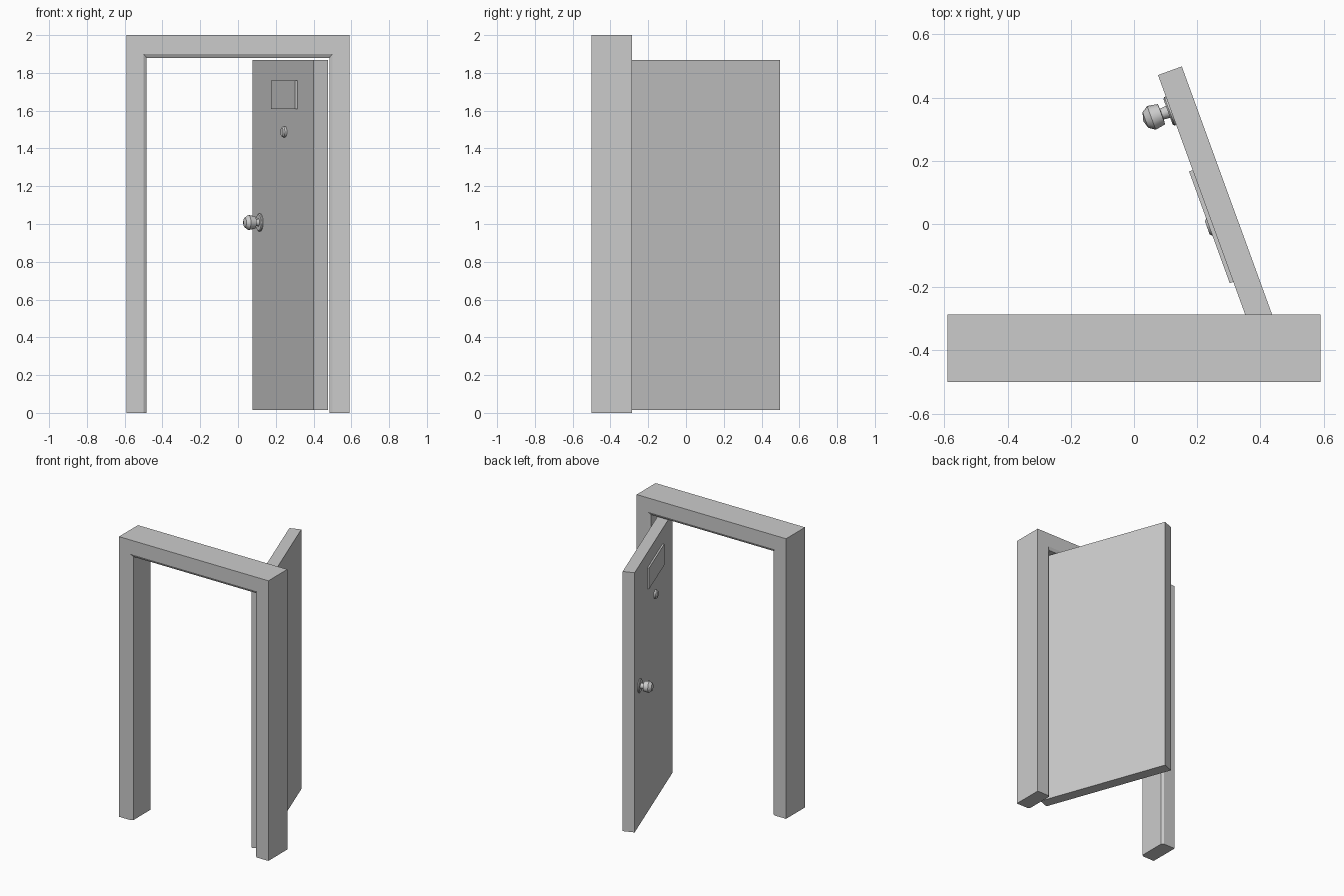
import bpy, bmesh, math
from mathutils import Matrix, Vector

if "Cube" in bpy.data.objects:
    bpy.data.objects.remove(bpy.data.objects["Cube"])


def finish(name, bm, smooth=False):
    bmesh.ops.recalc_face_normals(bm, faces=bm.faces)
    me = bpy.data.meshes.new(name)
    bm.to_mesh(me)
    bm.free()
    ob = bpy.data.objects.new(name, me)
    bpy.context.collection.objects.link(ob)
    if smooth:
        bpy.ops.object.select_all(action='DESELECT')
        ob.select_set(True)
        bpy.context.view_layer.objects.active = ob
        bpy.ops.object.shade_smooth_by_angle(angle=math.radians(32))
    return ob


# Door space: X from free edge to hinge, Y out of the inner face, Z up
ANGLE = math.radians(70)
s_dir = Vector((math.cos(ANGLE), -math.sin(ANGLE), 0))
n_dir = Vector((-math.sin(ANGLE), -math.cos(ANGLE), 0))
DOOR = Matrix.Translation((0.076, 0.471, 0)) @ Matrix(
    (s_dir, n_dir, (0, 0, 1))).transposed().to_4x4()


def door_box(name, lo, hi):
    bm = bmesh.new()
    bmesh.ops.create_cube(bm, size=1)
    lo, hi = Vector(lo), Vector(hi)
    for v in bm.verts:
        v.co = DOOR @ ((lo + hi) / 2 + v.co * (hi - lo))
    return finish(name, bm)


def door_lathe(name, s, z, profile, sides=16):
    """Turn (radius, outward distance) points about the door normal."""
    bm = bmesh.new()
    rings = []
    for r, n in profile:
        rings.append([bm.verts.new(DOOR @ Vector((
            s + r * math.cos(2 * math.pi * i / sides), n,
            z + r * math.sin(2 * math.pi * i / sides)))) for i in range(sides)])
    for a, b in zip(rings, rings[1:]):
        for i in range(sides):
            j = (i + 1) % sides
            bm.faces.new((a[i], a[j], b[j], b[i]))
    bm.faces.new(rings[0])
    bm.faces.new(rings[-1])
    return finish(name, bm, True)


# Door frame: chamfered section swept around the opening (half width, top, y)
section = [(0.59, 2.0, -0.5), (0.5, 1.9, -0.5), (0.484, 1.88, -0.489),
           (0.484, 1.88, -0.297), (0.5, 1.9, -0.286), (0.59, 2.0, -0.286)]
bm = bmesh.new()
loops = [[bm.verts.new((sx * a, y, top * up)) for a, top, y in section]
         for sx, up in ((-1, 0), (-1, 1), (1, 1), (1, 0))]
for a, b in zip(loops, loops[1:]):
    for i in range(len(section)):
        j = (i + 1) % len(section)
        bm.faces.new((a[i], a[j], b[j], b[i]))
bm.faces.new(loops[0])
bm.faces.new(loops[-1])
finish("door_frame", bm)

# Door leaf, viewing plate and peephole
door_box("door_leaf", (0, -0.08, 0.014), (0.95, 0, 1.868))
door_box("door_plate", (0.32, -0.005, 1.61), (0.696, 0.012, 1.76))
door_lathe("peephole", 0.507, 1.488,
           [(0.029, -0.005), (0.029, 0.012), (0.022, 0.019)])

# Knob with backplate
door_lathe("knob_backplate", 0.12, 1.008,
           [(0.048, -0.005), (0.048, 0.005), (0.043, 0.01)])
door_lathe("door_knob", 0.12, 1.008,
           [(0.021, 0), (0.018, 0.031), (0.034, 0.032), (0.040, 0.066),
            (0.026, 0.086), (0.004, 0.093)])
